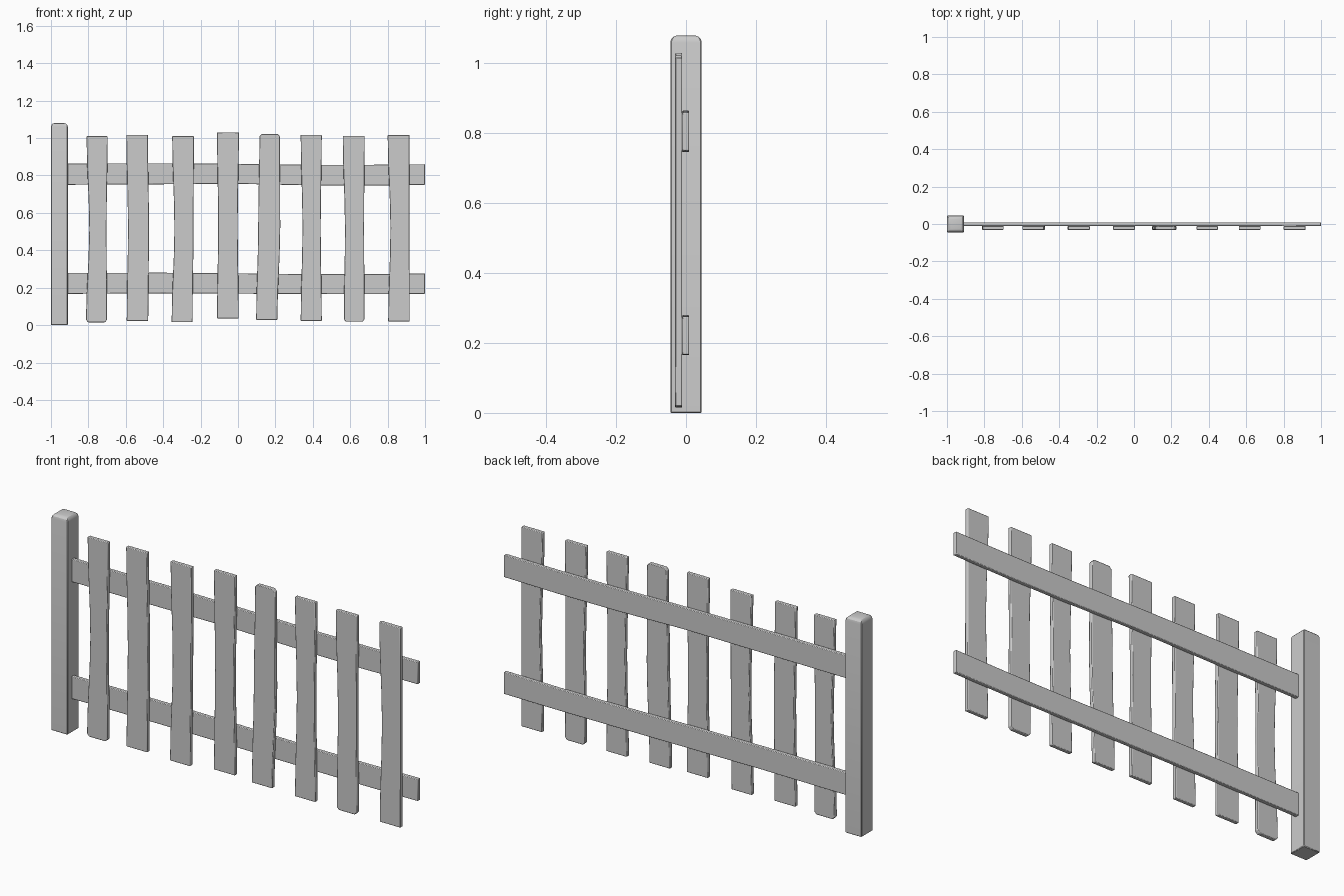
import bpy, bmesh

if "Cube" in bpy.data.objects:
    bpy.data.objects.remove(bpy.data.objects["Cube"])


def finish(name, bm, bevel, segments=2):
    bmesh.ops.recalc_face_normals(bm, faces=bm.faces)
    mesh = bpy.data.meshes.new(name)
    bm.to_mesh(mesh)
    bm.free()
    ob = bpy.data.objects.new(name, mesh)
    bpy.context.collection.objects.link(ob)
    mod = ob.modifiers.new("worn_edges", 'BEVEL')
    mod.width = bevel
    mod.segments = segments
    mod.limit_method = 'ANGLE'
    mod.angle_limit = 0.7
    bpy.context.view_layer.objects.active = ob
    ob.select_set(True)
    bpy.ops.object.shade_smooth_by_angle()
    ob.select_set(False)
    return ob


def loft(name, rings, bevel, segments=2):
    """Solid skinned through a list of four-point sections."""
    bm = bmesh.new()
    vs = [[bm.verts.new(p) for p in ring] for ring in rings]
    for a, b in zip(vs, vs[1:]):
        for i in range(4):
            j = (i + 1) % 4
            bm.faces.new((a[i], a[j], b[j], b[i]))
    bm.faces.new(vs[0])
    bm.faces.new(vs[-1])
    return finish(name, bm, bevel, segments)


def section(x0, x1, y0, y1, z):
    return [(x0, y0, z), (x1, y0, z), (x1, y1, z), (x0, y1, z)]


# Post with a rounded top
bm = bmesh.new()
vs = [[bm.verts.new(p) for p in section(-1, -0.91, -0.045, 0.045, z)] for z in (0, 1.08)]
for i in range(4):
    j = (i + 1) % 4
    bm.faces.new((vs[0][i], vs[0][j], vs[1][j], vs[1][i]))
bm.faces.new(vs[0])
bm.faces.new(vs[1])
bmesh.ops.bevel(bm, geom=[e for e in bm.edges if all(v.co.z > 1 for v in e.verts)],
                offset=0.02, segments=3, profile=0.5, affect='EDGES')
finish("post", bm, 0.003, 1)

# Rails, slightly bowed: (x, bottom z, top z)
rails = {
    "upper_rail": [(-0.93, .750, .864), (-0.4, .753, .865), (0.0, .755, .862),
                   (0.4, .747, .857), (0.7, .746, .857), (1.0, .750, .860)],
    "lower_rail": [(-0.93, .167, .279), (-0.4, .170, .280), (0.0, .168, .277),
                   (0.4, .166, .272), (0.7, .165, .272), (1.0, .167, .276)],
}
for name, pts in rails.items():
    loft(name, [[(x, -0.011, a), (x, 0.009, a), (x, 0.009, b), (x, -0.011, b)]
                for x, a, b in pts], 0.003)

# Pickets: bottom z, top z, then left/right edges at bottom, middle and top
pickets = [
    (.015, 1.010, -.813, -.700, -.795, -.703, -.810, -.697),
    (.022, 1.017, -.595, -.480, -.588, -.476, -.597, -.482),
    (.016, 1.010, -.355, -.243, -.340, -.238, -.352, -.236),
    (.036, 1.030, -.112, 0.004, -.106, -.002, -.112, 0.005),
    (.027, 1.022, 0.097, 0.210, 0.108, 0.226, 0.115, 0.224),
    (.022, 1.017, 0.335, 0.448, 0.345, 0.442, 0.335, 0.448),
    (.018, 1.012, 0.566, 0.677, 0.572, 0.674, 0.560, 0.677),
    (.020, 1.016, 0.803, 0.918, 0.815, 0.917, 0.800, 0.917),
]
for n, (z0, z1, *e) in enumerate(pickets, 1):
    h = z1 - z0
    rings = []
    for t in (0, .15, .35, .5, .65, .85, 1):
        # edges bulge gently from the ends towards the middle values
        k = 1 - abs(2 * t - 1)
        k = k * k * (3 - 2 * k)
        end = 0 if t < .5 else 4
        l = e[end] * (1 - k) + e[2] * k
        r = e[end + 1] * (1 - k) + e[3] * k
        rings.append(section(l, r, -0.031, -0.011, z0 + h * t))
    # softened corners on a few board ends
    for end, sign in (((0, 1),) if n in (1, 7) else ((-1, -1),) if n == 5 else ()):
        (l, r) = rings[end][0][0], rings[end][1][0]
        z = rings[end][0][2]
        body = section(l, r, -0.031, -0.011, z + sign * 0.013)
        tip = section(l + 0.012, r - 0.012, -0.031, -0.011, z)
        rings[end] = tip
        rings.insert(1 if end == 0 else len(rings) - 1, body)
    loft(f"picket_{n}", rings, 0.003)
